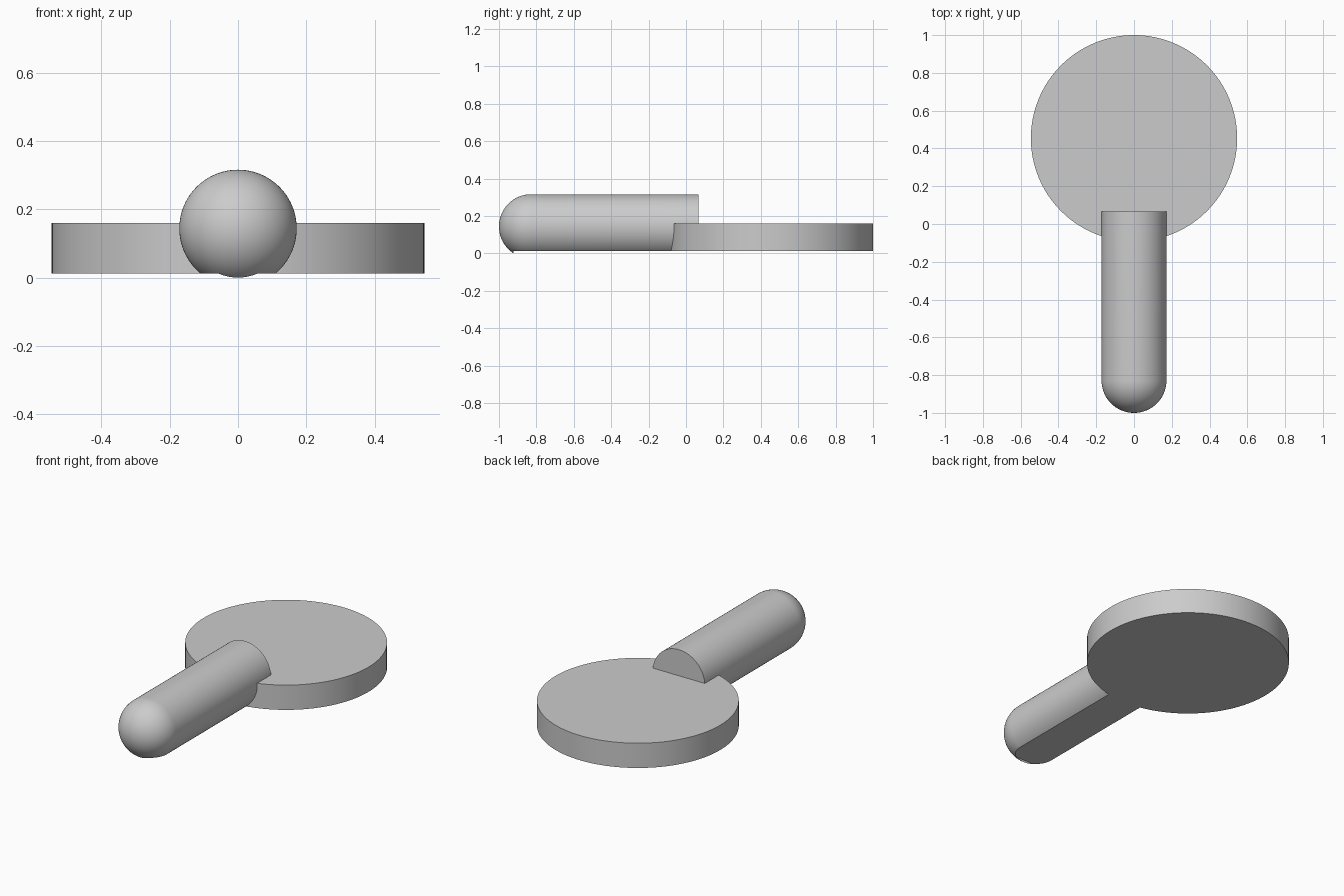
import bpy, bmesh, math
from mathutils import Matrix

cube = bpy.data.objects.get("Cube")
if cube:
    bpy.data.objects.remove(cube, do_unlink=True)

BASE = 0.012          # underside of the disc and the handle
DISC_R, DISC_Y, DISC_TOP = 0.546, 0.454, 0.16
GRIP_R, GRIP_Z = 0.172, 0.144
CAP_Y, END_Y = -0.828, 0.067
CUT_Y = -0.922        # front limit of the flat underside

grey = bpy.data.materials.new("plain grey")
grey.use_nodes = True
colour = (0.6, 0.6, 0.6, 1)
grey.diffuse_color = colour
grey.node_tree.nodes["Principled BSDF"].inputs["Base Color"].default_value = colour


def make_object(name, bm):
    bmesh.ops.recalc_face_normals(bm, faces=bm.faces)
    mesh = bpy.data.meshes.new(name)
    bm.to_mesh(mesh)
    bm.free()
    mesh.materials.append(grey)
    obj = bpy.data.objects.new(name, mesh)
    bpy.context.collection.objects.link(obj)
    return obj


def smooth(obj):
    bpy.ops.object.select_all(action='DESELECT')
    obj.select_set(True)
    bpy.context.view_layer.objects.active = obj
    bpy.ops.object.shade_smooth_by_angle(angle=math.radians(30))


# Round flat disc
bm = bmesh.new()
bmesh.ops.create_cone(bm, cap_ends=True, segments=128, radius1=DISC_R, radius2=DISC_R,
                      depth=DISC_TOP - BASE,
                      matrix=Matrix.Translation((0, DISC_Y, (DISC_TOP + BASE) / 2)))
smooth(make_object("disc", bm))

# Handle: spun profile with a rounded front end and a flat back end
bm = bmesh.new()
steps = 24
profile = [(GRIP_R * math.sin(i / steps * math.pi / 2),
            CAP_Y - GRIP_R * math.cos(i / steps * math.pi / 2)) for i in range(steps + 1)]
profile += [(GRIP_R, END_Y), (0, END_Y)]
verts = [bm.verts.new((r, y, GRIP_Z)) for r, y in profile]
edges = [bm.edges.new(pair) for pair in zip(verts, verts[1:])]
bmesh.ops.spin(bm, geom=verts + edges, cent=(0, 0, GRIP_Z), axis=(0, 1, 0),
               angle=math.tau, steps=96, use_duplicate=False)
bmesh.ops.remove_doubles(bm, verts=bm.verts, dist=0.0001)
handle = make_object("handle", bm)

# Box that flattens the underside, leaving a small lip at the rounded end
bm = bmesh.new()
length = END_Y + 0.2 - CUT_Y
bmesh.ops.create_cube(bm, size=1, matrix=Matrix.Translation((0, CUT_Y + length / 2, BASE - 0.1))
                      @ Matrix.Diagonal((0.6, length, 0.2, 1)))
cutter = make_object("underside_cutter", bm)
cutter.hide_render = True
cutter.hide_viewport = True

cut = handle.modifiers.new("flat underside", 'BOOLEAN')
cut.operation = 'DIFFERENCE'
cut.solver = 'EXACT'
cut.object = cutter
bpy.context.view_layer.objects.active = handle
bpy.ops.object.modifier_apply(modifier=cut.name)
bpy.data.objects.remove(cutter, do_unlink=True)
smooth(handle)
